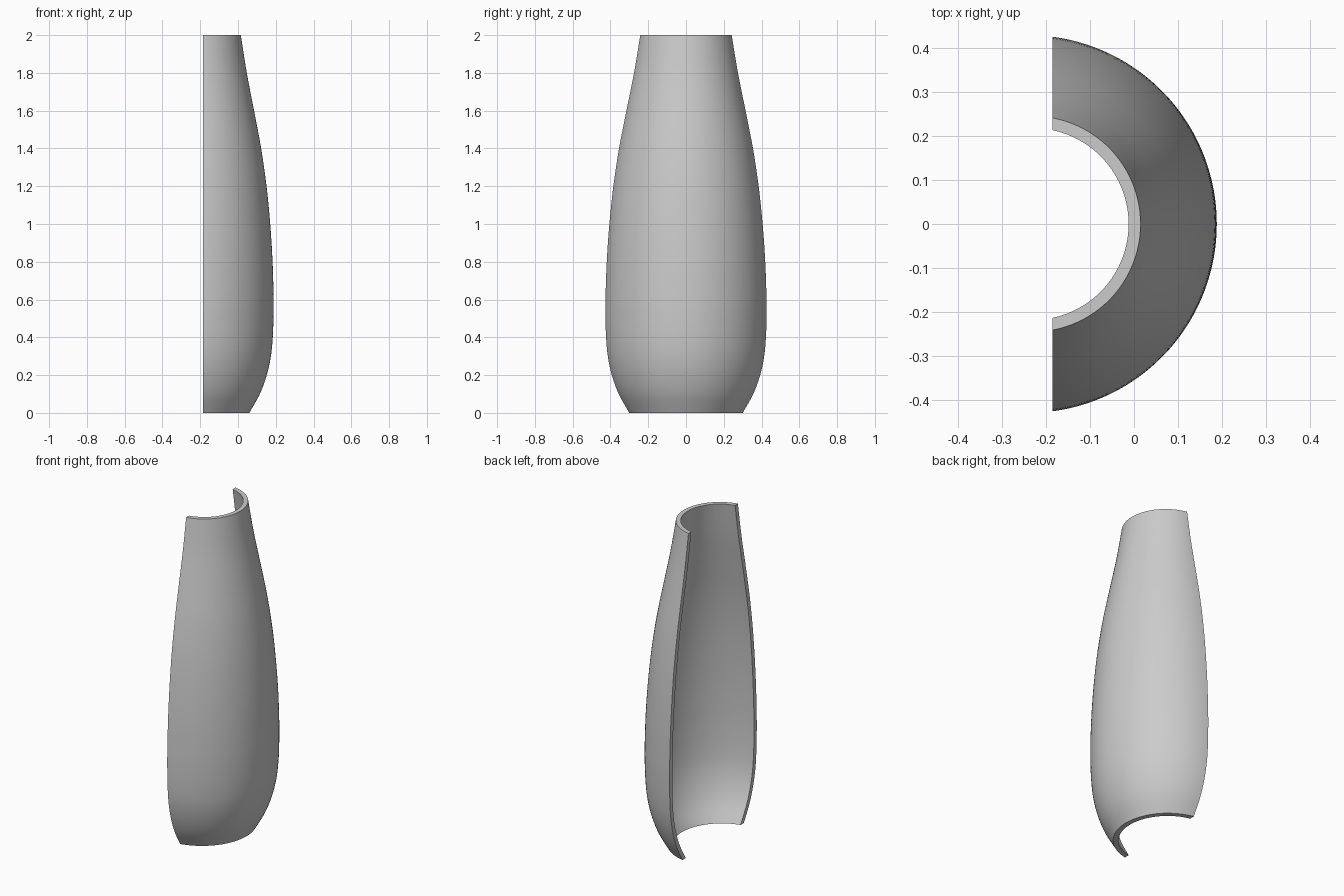
import bpy, bmesh, math

cube = bpy.data.objects.get("Cube")
if cube:
    bpy.data.objects.remove(cube, do_unlink=True)

CUT_X, HEIGHT, WALL = -0.186, 2.0, 0.027
ROWS, COLS = 64, 64

# Radius of the vase at each height
PROFILE = [(0, .306), (.1, .361), (.2, .397), (.3, .418), (.4, .427), (.5, .43),
           (.6, .43), (.8, .423), (1, .409), (1.2, .388), (1.4, .358),
           (1.6, .319), (1.8, .279), (2, .246)]


def slope(i):
    a, b = PROFILE[max(i - 1, 0)], PROFILE[min(i + 1, len(PROFILE) - 1)]
    return (b[1] - a[1]) / (b[0] - a[0])


def radius(z):
    """Smooth curve through the profile points."""
    i = max(k for k in range(len(PROFILE) - 1) if PROFILE[k][0] <= z)
    (z0, r0), (z1, r1) = PROFILE[i], PROFILE[i + 1]
    h = z1 - z0
    t = (z - z0) / h
    return (r0 * (1 + 2 * t) * (1 - t) ** 2 + r1 * t * t * (3 - 2 * t)
            + h * t * (1 - t) * (slope(i) * (1 - t) - slope(i + 1) * t))


def surface(bm, wall):
    """Grid of points on the arc in front of the cutting plane."""
    grid = []
    for j in range(ROWS + 1):
        z = HEIGHT * (j / ROWS) ** 1.4
        z_a, z_b = max(z - .01, 0), min(z + .01, HEIGHT)
        lean = (radius(z_b) - radius(z_a)) / (z_b - z_a)
        r = radius(z) - wall * math.hypot(1, lean)
        offset = .06 - .0075 * z
        limit = math.acos(offset / r)
        row = []
        for i in range(COLS + 1):
            a = limit * (2 * i / COLS - 1)
            row.append(bm.verts.new((CUT_X - offset + r * math.cos(a), r * math.sin(a), z)))
        grid.append(row)
    return grid


def strip(bm, a, b):
    for i in range(len(a) - 1):
        bm.faces.new((a[i], a[i + 1], b[i + 1], b[i]))


# Outer and inner walls, then the rims joining them
bm = bmesh.new()
outer, inner = surface(bm, 0), surface(bm, WALL)
for grid in (outer, inner):
    for low, high in zip(grid, grid[1:]):
        strip(bm, low, high)
for end in (0, -1):
    strip(bm, outer[end], inner[end])
    strip(bm, [row[end] for row in outer], [row[end] for row in inner])
bmesh.ops.recalc_face_normals(bm, faces=bm.faces)

mesh = bpy.data.meshes.new("half_vase_shell")
bm.to_mesh(mesh)
bm.free()
shell = bpy.data.objects.new("half_vase_shell", mesh)
bpy.context.collection.objects.link(shell)

# Plain grey material
grey = bpy.data.materials.new("light_grey")
grey.use_nodes = True
grey.diffuse_color = (.6, .6, .6, 1)
grey.node_tree.nodes["Principled BSDF"].inputs["Base Color"].default_value = (.6, .6, .6, 1)
mesh.materials.append(grey)

bpy.ops.object.select_all(action='DESELECT')
shell.select_set(True)
bpy.context.view_layer.objects.active = shell
bpy.ops.object.shade_smooth_by_angle(angle=math.radians(30))
